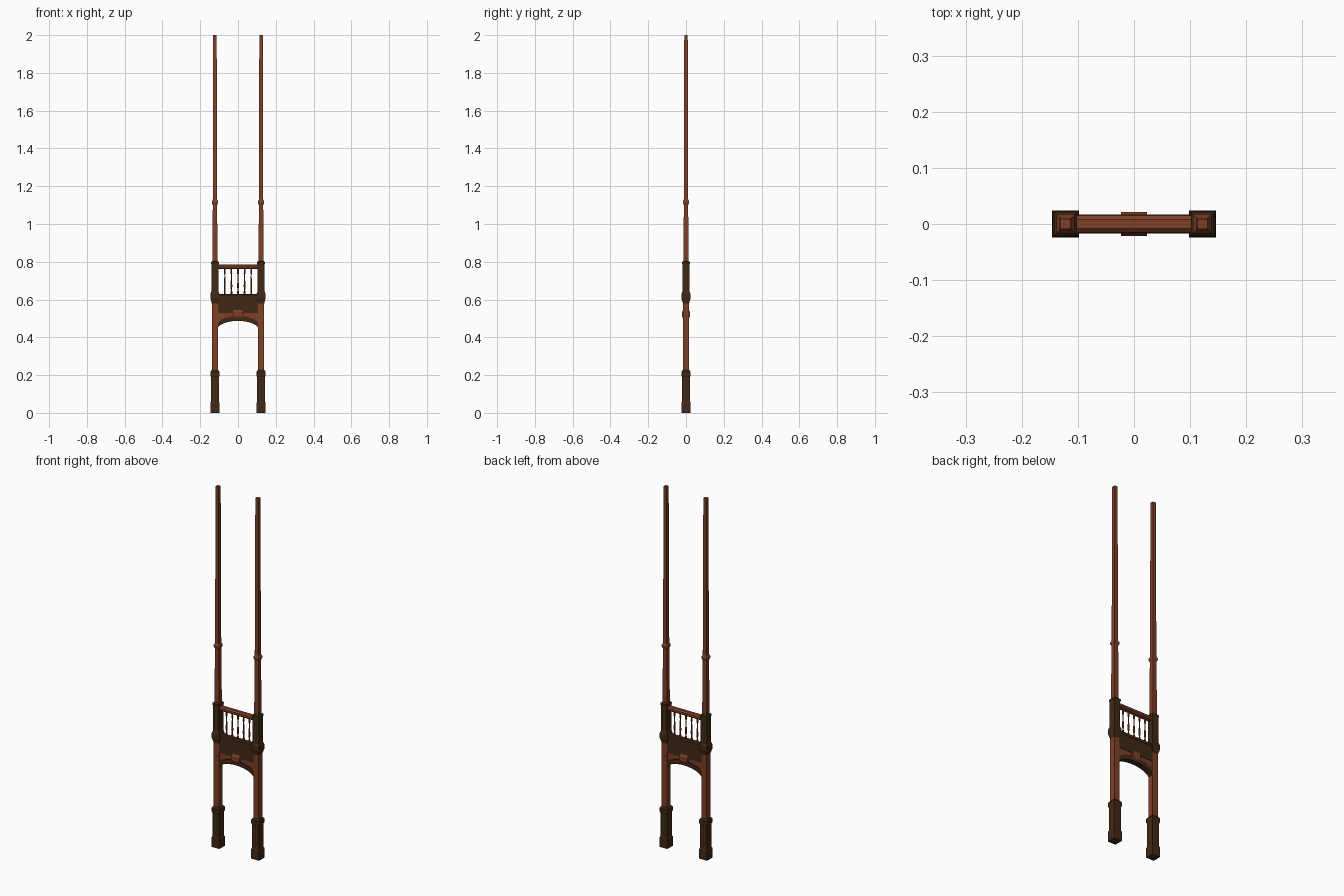
import bpy, bmesh, math

if "Cube" in bpy.data.objects:
    bpy.data.objects.remove(bpy.data.objects["Cube"])

def mat(name, c):
    m = bpy.data.materials.new(name)
    m.diffuse_color = (*c, 1)
    m.use_nodes = True
    m.node_tree.nodes["Principled BSDF"].inputs["Base Color"].default_value = m.diffuse_color
    return m

RED = mat("red_wood", (0.21, 0.05, 0.02))
DARK = mat("dark_wood", (0.052, 0.022, 0.008))

def finish(name, bm, m):
    bmesh.ops.recalc_face_normals(bm, faces=bm.faces)
    me = bpy.data.meshes.new(name)
    bm.to_mesh(me)
    bm.free()
    me.materials.append(m)
    ob = bpy.data.objects.new(name, me)
    bpy.context.collection.objects.link(ob)
    return ob

def loft(name, prof, m, x=0, n=4):
    """Stack n-sided rings; prof = [(half width, z)]."""
    bm = bmesh.new()
    k = 1 / math.cos(math.pi / n) if n == 4 else 1
    rings = []
    for r, z in prof:
        rings.append([bm.verts.new((x + r * k * math.cos(math.tau * (i + .5) / n),
                                    r * k * math.sin(math.tau * (i + .5) / n), z)) for i in range(n)])
    for a, b in zip(rings, rings[1:]):
        for i in range(n):
            j = (i + 1) % n
            bm.faces.new((a[i], a[j], b[j], b[i]))
    bm.faces.new(rings[0])
    bm.faces.new(rings[-1])
    return finish(name, bm, m)

def beam(name, prof, half, m):
    """Extrude a (y, z) profile along x."""
    bm = bmesh.new()
    a = [bm.verts.new((-half, y, z)) for y, z in prof]
    b = [bm.verts.new((half, y, z)) for y, z in prof]
    for i in range(len(a)):
        j = (i + 1) % len(a)
        bm.faces.new((a[i], a[j], b[j], b[i]))
    bm.faces.new(a)
    bm.faces.new(b)
    return finish(name, bm, m)

def sym(pts):
    return pts + [(-y, z) for y, z in reversed(pts)]

def arch(name, low, high, d, m, n=16):
    """Strip between two curves z = f(x), with depth 2d."""
    bm = bmesh.new()
    secs = []
    for i in range(n + 1):
        x = -0.108 + 0.216 * i / n
        secs.append([bm.verts.new((x, y, z)) for y, z in
                     ((-d, low(x)), (d, low(x)), (d, high(x)), (-d, high(x)))])
    for a, b in zip(secs, secs[1:]):
        for i in range(4):
            j = (i + 1) % 4
            bm.faces.new((a[i], a[j], b[j], b[i]))
    bm.faces.new(secs[0])
    bm.faces.new(secs[-1])
    return finish(name, bm, m)

# posts
for side, s in (("left", -1), ("right", 1)):
    x = s * 0.122
    loft(side + "_post_base", [(.0243, 0), (.0243, .052), (.021, .06), (.021, .19),
                               (.0243, .197), (.0243, .217), (.018, .226)], DARK, x)
    loft(side + "_lower_shaft", [(.0165, .22), (.0165, .59)], RED, x)
    loft(side + "_middle_block", [(.017, .58), (.0195, .59), (.0235, .605), (.0235, .63), (.0185, .645),
                                  (.0185, .785), (.0205, .79), (.0205, .798), (.013, .805)], DARK, x)
    loft(side + "_upper_shaft", [(.0135, .80), (.0115, 1.1), (.0165, 1.112), (.0165, 1.12),
                                 (.0113, 1.13), (.0092, 2.0)], RED, x)

# arch under the deck
def inner(x):
    return .437 + .05 * math.sqrt(max(0, 1 - (x / .112) ** 2)) * 1.0
def outer(x):
    return inner(x) + .026
arch("arch_band", inner, outer, .0155, DARK)
arch("spandrel", outer, lambda x: .59, .012, RED)

# keystone
beam("keystone", sym([(.012, .492), (.0215, .51), (.0215, .535), (.013, .548)]), .0235, RED)

# deck panel and its ledge
beam("panel", sym([(.0145, .53), (.0145, .618)]), .106, DARK)
beam("lower_rail", sym([(.0165, .612), (.0165, .624), (.011, .63)]), .106, DARK)

# handrail
beam("handrail", sym([(.01, .762), (.0155, .768), (.0155, .778), (.008, .785)]), .106, RED)

# turned balusters
for i in range(5):
    loft("baluster_%d" % (i + 1), [(.0055, .625), (.0055, .642), (.003, .648), (.0055, .672), (.0035, .70),
                                   (.0025, .732), (.005, .738), (.0045, .764)], RED, (i - 2) * .035, 8)
